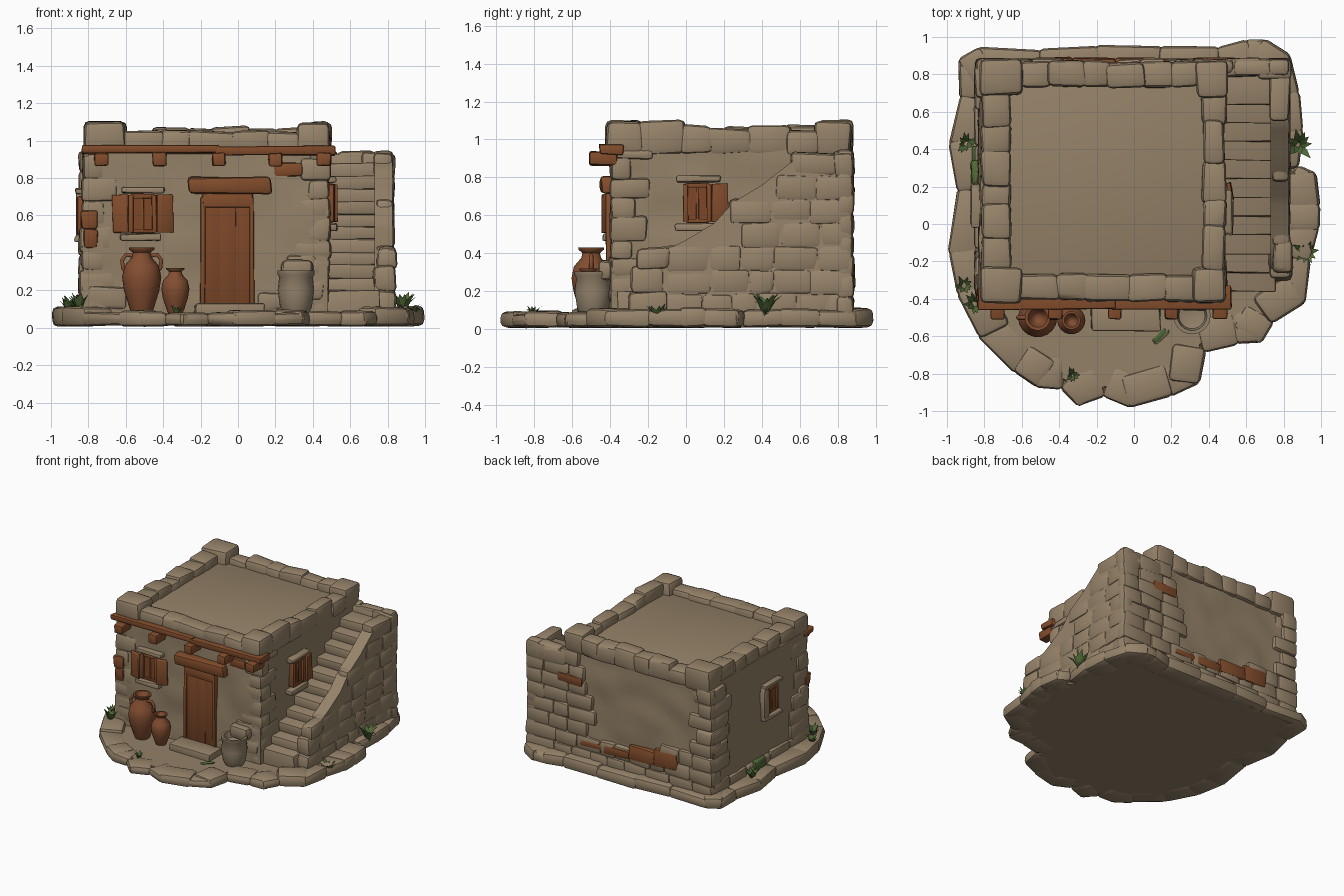
import bpy, bmesh, math, random
from mathutils import Vector, Matrix, noise

if "Cube" in bpy.data.objects:
    bpy.data.objects.remove(bpy.data.objects["Cube"])

random.seed(7)
R = random.uniform


def material(name, rgb):
    m = bpy.data.materials.new(name)
    m.diffuse_color = (*rgb, 1)
    m.use_nodes = True
    m.node_tree.nodes["Principled BSDF"].inputs["Base Color"].default_value = m.diffuse_color
    return m


STONE = material("tan stone", (0.31, 0.23, 0.145))
PLASTER = material("mud plaster", (0.295, 0.22, 0.137))
WOOD = material("red brown wood", (0.23, 0.075, 0.025))
DARK = material("dark wood", (0.2, 0.063, 0.021))
CLAY = material("terracotta", (0.225, 0.075, 0.03))
GREY = material("grey clay", (0.29, 0.222, 0.145))
LEAF = material("leaf green", (0.085, 0.145, 0.04))


def finish(bm, name, mat, angle=40):
    bmesh.ops.recalc_face_normals(bm, faces=bm.faces)
    me = bpy.data.meshes.new(name)
    bm.to_mesh(me)
    bm.free()
    me.materials.append(mat)
    me.shade_smooth()
    me.set_sharp_from_angle(angle=math.radians(angle))
    ob = bpy.data.objects.new(name, me)
    bpy.context.collection.objects.link(ob)
    return ob


def blocks(name, mat, specs, bevel=0.022, jitter=0.01, grow=0):
    """Rounded, slightly uneven blocks: (x, y, z, sx, sy, sz[, turn about z])."""
    bm = bmesh.new()
    for s in specs:
        turn = Matrix.Rotation(s[6] if len(s) > 6 else 0, 4, 'Z')
        mx = Matrix.Translation(s[:3]) @ turn @ Matrix.Diagonal((*(v + grow for v in s[3:6]), 1))
        for v in bmesh.ops.create_cube(bm, size=1, matrix=mx)['verts']:
            v.co += Vector((R(-1, 1), R(-1, 1), R(-1, 1))) * jitter
    if bevel:
        bmesh.ops.bevel(bm, geom=bm.edges[:], offset=bevel, segments=2, profile=0.5, affect='EDGES')
    return finish(bm, name, mat)


def span(x0, x1, y0, y1, z0, z1):
    return ((x0 + x1) / 2, (y0 + y1) / 2, (z0 + z1) / 2, x1 - x0, y1 - y0, z1 - z0)


def prism(name, mat, pts, depth, bevel=0.015):
    bm = bmesh.new()
    f = bm.faces.new([bm.verts.new(p) for p in pts])
    ext = bmesh.ops.extrude_face_region(bm, geom=[f])['geom']
    bmesh.ops.translate(bm, verts=[g for g in ext if isinstance(g, bmesh.types.BMVert)], vec=depth)
    if not any(len(g.link_faces) == 1 for g in bm.edges) and bevel:
        bmesh.ops.bevel(bm, geom=bm.edges[:], offset=bevel, segments=2, affect='EDGES')
    return finish(bm, name, mat)


def courses(u0, u1, z0, z1, rows, keep):
    """Staggered (u, z, width, height) stones that pass the keep test."""
    h = (z1 - z0) / rows
    for r in range(rows):
        u = u0
        while u < u1 - 0.04:
            w = min(R(0.12, 0.24), u1 - u)
            if u1 - u - w < 0.08:
                w = u1 - u
            if keep(u + w / 2, z0 + h * (r + 0.5)):
                yield u + w / 2, z0 + h * (r + 0.5), w + .012, h + .012
            u += w


# --- ground: slab with a rim of stones
outline = [(-.93, .88), (-.83, .94), (-.5, .93), (-.2, .95), (.15, .95), (.45, .94), (.6, .98), (.7, .98), (.83, .9),
           (.88, .7), (.9, .5), (.88, .31), (.97, .27), (.99, .1), (.99, -.02), (.94, -.2), (.91, -.42), (.74, -.53), (.68, -.63),
           (.55, -.64), (.38, -.68), (.35, -.85), (.2, -.92), (-.02, -.98), (-.16, -.92), (-.3, -.97), (-.39, -.88), (-.52, -.87), (-.64, -.79),
           (-.83, -.6), (-.94, -.38), (-.99, -.15), (-.94, .18), (-.985, .43), (-.93, .68)]
prism("ground_slab", PLASTER, [(x * .96, y * .96, .012) for x, y in outline], (0, 0, .065))
rim = []
for (ax, ay), (bx, by) in zip(outline, outline[1:] + outline[:1]):
    d = Vector((bx - ax, by - ay))
    n = Vector((d.y, -d.x)).normalized() * 0.085
    c = Vector((ax + bx, ay + by)) / 2 + n
    h = R(.07, .085) if c.y < -.5 else R(.09, .11)
    rim.append((c.x, c.y, .01 + h / 2, d.length + .03, .18, h, math.atan2(d.y, d.x)))
blocks("ground_rim_stones", STONE, rim, .03, .006)

# --- main house body with uneven plaster
bm = bmesh.new()
bmesh.ops.create_cube(bm, size=1, matrix=Matrix.Translation((-.175, .23, .5)) @ Matrix.Diagonal((1.3, 1.24, .94, 1)))
bmesh.ops.subdivide_edges(bm, edges=bm.edges[:], cuts=15, use_grid_fill=True)
bm.normal_update()
for v, n in [(v, v.normal.copy()) for v in bm.verts]:
    v.co += Vector((n.x, n.y, 0)) * (noise.noise(v.co * 6) * .018 + .003 + .015 * (.5 - v.co.z))
finish(bm, "house_walls", PLASTER, 50)
blocks("roof_floor", PLASTER, [span(-.76, .43, -.34, .8, .9, 1.0)], .01, 0)

# --- corner stones on the house corners
quoins = []
for cx, cy, sx, sy in ((-.82, -.38, 1, 1), (.47, -.38, -1, 1), (-.82, .84, 1, -1)):
    z, k = .06, 0
    while z < .9:
        h = min(R(.09, .14), .95 - z)
        lx, ly = (R(.14, .19), R(.09, .13)) if k % 2 else (R(.1, .13), R(.17, .24))
        o = R(.008, .02) + .022 * (.6 - z) * (sx > 0)
        quoins.append((cx + sx * (lx / 2 - o), cy + sy * (ly / 2 - .012), z + h / 2, lx, ly, h))
        z, k = z + h, k + 1
blocks("corner_stones", STONE, quoins, .026, .008, .014)


# --- masonry faces: back, left and stair wall, leaving plaster patches bare
def stair_top(y):
    pts = [(-.3, .25), (-.2, .37), (.0, .47), (.15, .56), (.25, .67), (.4, .76), (.58, .9), (.9, .93)]
    for (a, p), (b, q) in zip(pts, pts[1:]):
        if y <= b:
            return p + (q - p) * max(0, (y - a) / (b - a))
    return .93


back = courses(-.84, .83, .06, .94, 8, lambda u, z: not (-.66 < u < .3 and z > .3 - .1 * u))
blocks("back_masonry", STONE, [(u, .84, z, w, .085, h) for u, z, w, h in back], .026, .008)
left = courses(-.36, .84, .06, .94, 8, lambda u, z: z < .16 or u > .72 or (u < -.2 and z < .5))
blocks("left_masonry", STONE, [(-.81, u, z, .085, w, h) for u, z, w, h in left], .026, .008)
side = courses(-.28, .87, .06, .93, 7, lambda u, z: z + .06 < stair_top(u - .07))
blocks("stair_wall_masonry", STONE, [(.785, u, z, .095, w, h) for u, z, w, h in side], .026, .008)
blocks("front_masonry", STONE, [(.39, -.375, .2, .14, .06, .12), (.34, -.375, .33, .15, .06, .11),
                                (-.7, -.375, .16, .2, .06, .12), (.17, -.375, .14, .14, .06, .1)])

# --- staircase and its side wall
ys = [-.28, -.2, -.1, 0, .1, .15, .25, .4, .5, .58, .87]
prism("stair_side_wall", STONE, [(.73, -.28, .04)] + [(.73, y, stair_top(y)) for y in ys] + [(.73, .87, .04)],
      (.095, 0, 0), 0)
blocks("stair_steps", STONE, [span(.45, .76, -.36 + i * .1, .84, .04 if i == 0 else .13 + i * .068, .2 + i * .068)
                              for i in range(11)], .008, .005)
blocks("stair_core", STONE, [span(.46, .76, -.3 + i * .1, .84, .05, .14 + i * .068) for i in range(11)], 0, 0)
blocks("stair_back_coping", STONE, [span(.47, .68, .79, .885, .8, .93), span(.66, .84, .78, .885, .8, .935),
                                    span(.725, .835, .55, .8, .8, .93)], .025)
blocks("stair_foot_stones", STONE, [span(.72, .85, -.3, -.1, .05, .2), span(.72, .845, -.29, -.12, .19, .33),
                                    span(.74, .85, -.26, -.08, .31, .43)], .03)


# --- parapet: rows of stones and four large corner blocks
def row(a, b, n):
    e = [a + (b - a) * (i + (R(-.2, .2) if 0 < i < n else 0)) / n for i in range(n + 1)]
    return [(p - .012, q + .012) for p, q in zip(e, e[1:])]


para = []
for a, b in row(-.62, .33, 5):
    para.append(span(a, b, R(-.42, -.4), -.27, .93, R(1.03, 1.06)))
for a, b in row(-.6, .34, 6):
    para.append(span(a, b, .73, R(.86, .875), .92, R(1.04, 1.08)))
for a, b in row(-.24, .7, 6):
    para.append(span(R(-.82, -.8), -.66, a, b, .93, R(1.04, 1.08)))
for i, (a, b) in enumerate(row(-.24, .7, 5)):
    para.append(span(.365, R(.48, .495), a, b, .92, (1.1, 1.08, 1.06, 1.07, 1.05)[i]))
para += [span(-.82, -.59, .69, .88, .92, 1.1), span(-.82, -.6, -.42, -.23, .93, 1.105),
         span(.31, .49, -.42, -.23, .93, 1.1), span(.33, .5, .68, .87, .92, 1.09)]
blocks("parapet_stones", STONE, para, .03)

# --- front eave beam and joist ends
blocks("eave_beam", WOOD, [span(-.83, -.1, -.46, -.34, .93, .975), span(-.12, .52, -.455, -.33, .92, .968)], .01, .008)
blocks("eave_joists", WOOD, [span(x - .037, x + .037, -.51, -.36, .865, .935) for x in (-.73, -.42, -.1, .2, .46)], .012, .005)

# --- door, lintel and step
blocks("door_planks", DARK, [span(x, x + .09, -.41, -.36, .12, .67) for x in (-.187, -.1, -.013)], .005, .002)
blocks("door_frame", WOOD, [span(-.2, -.175, -.42, -.36, .12, .7), span(.06, .085, -.42, -.36, .12, .7),
                            span(-.19, .08, -.425, -.36, .64, .72)], .008, .004)
blocks("door_lintel", WOOD, [span(-.27, .18, -.45, -.36, .715, .805)], .02)
blocks("door_step", STONE, [span(-.23, .14, -.57, -.4, .05, .125)], .012)


# --- windows, built flat facing -y and then turned onto each wall
def window(name, x, y, z, turn, shutters):
    parts = [blocks(name + "_panel", DARK, [span(-.06, .06, -.012, .04, -.09, .09)], 0, 0),
             blocks(name + "_frame", WOOD, [span(-.075, -.05, -.03, .03, -.1, .1), span(.05, .075, -.03, .03, -.1, .1),
                                            span(-.06, .06, -.025, .03, .08, .105), span(-.06, .06, -.025, .03, -.105, -.085),
                                            span(-.008, .008, -.02, .03, -.09, .09)], .005, .003),
             blocks(name + "_stone_sill", STONE, [span(-.12, .1, -.045, .03, -.145, -.108), span(-.11, .12, -.04, .03, .11, .145)], .01, .005)]
    if shutters:
        parts.append(blocks(name + "_shutters", WOOD, [(s * .118, -.03, 0, .085, .02, .2, s * .25) for s in shutters], .005, .005))
    else:
        parts.append(blocks(name + "_stone_jambs", STONE, [span(-.12, -.06, -.035, .03, -.13, .13)], .012, .005))
    for p in parts:
        p.matrix_world = Matrix.Translation((x, y, z)) @ Matrix.Rotation(math.radians(turn), 4, 'Z')


window("front_window", -.51, -.395, .61, 0, (-1, 1))
window("right_window", .485, .06, .665, 90, (1,))
window("left_window", -.83, .1, .6, -90, ())

# --- exposed mud bricks showing through the plaster
blocks("exposed_bricks", WOOD, [
    span(.32, .55, .83, .888, .68, .755), span(.12, .34, .82, .885, .2, .255), span(-.1, .13, .82, .885, .19, .27),
    span(-.33, -.1, .82, .888, .21, .32), span(-.54, -.33, .82, .89, .22, .36),
    span(-.84, -.755, -.415, -.34, .53, .63), span(-.83, -.75, -.415, -.34, .43, .53),
    span(.19, .34, -.4, -.36, .81, .88)], .015, .008)


# --- pots turned from profiles
def pot(name, mat, x, y, profile):
    bm = bmesh.new()
    vs = [bm.verts.new((x + r, y, z)) for r, z in profile]
    es = [bm.edges.new(p) for p in zip(vs, vs[1:])]
    bmesh.ops.spin(bm, geom=vs + es, cent=(x, y, 0), axis=(0, 0, 1), angle=math.tau, steps=18, use_duplicate=False)
    bmesh.ops.remove_doubles(bm, verts=bm.verts, dist=.0005)
    return finish(bm, name, mat, 50)


jar = [(0, 0), (.5, 0), (.62, .08), (.9, .35), (1, .55), (.88, .72), (.5, .85), (.45, .92), (.65, .97), (.66, 1), (.5, 1), (.35, .9), (0, .75)]
pot("tall_jar", CLAY, -.515, -.5, [(r * .105, .075 + z * .355) for r, z in jar])
pot("small_jar", CLAY, -.335, -.515, [(r * .075, .075 + z * .245) for r, z in jar])
pot("stone_basin", GREY, .31, -.49, [(0, .08), (.07, .08), (.085, .11), (.098, .2), (.09, .27), (.1, .285), (.1, .305), (.08, .305), (.07, .26), (0, .24)])
blocks("basin_rear_stone", STONE, [span(.23, .4, -.46, -.37, .26, .36)], .03)
for s in (-1, 1):
    cu = bpy.data.curves.new("jar_handle", 'CURVE')
    cu.dimensions, cu.bevel_depth, cu.bevel_resolution = '3D', .012, 1
    sp = cu.splines.new('POLY')
    hp = [(.05, .385), (.085, .39), (.105, .36), (.1, .32), (.085, .3)]
    sp.points.add(len(hp) - 1)
    for p, (dx, z) in zip(sp.points, hp):
        p.co = (-.515 + s * dx, -.5, z, 1)
    cu.materials.append(CLAY)
    bpy.context.collection.objects.link(bpy.data.objects.new("jar_handle", cu))


# --- tufts of grass: bent tapering blades
def tuft(x, y, z, size, count=10):
    bm = bmesh.new()
    for i in range(count):
        a, lean, s = i * math.tau / count + R(-.2, .2), R(.35, .75), size * R(.8, 1.1)
        d, w = Vector((math.cos(a), math.sin(a), 0)), Vector((-math.sin(a), math.cos(a), 0)) * s * .13
        p = [Vector((x, y, z)) + d * s * t * lean + Vector((0, 0, s * h)) for t, h in ((0, 0), (.5, .6), (1, .85))]
        q = [bm.verts.new(c) for c in (p[0] - w, p[0] + w, p[1] + w, p[2], p[1] - w)]
        k = bm.verts.new(p[1] + d * s * .06)
        for f in ((0, 1, 2, 4), (4, 2, 3), (0, 4, k), (1, k, 2), (4, 3, k), (2, k, 3), (0, k, 1)):
            bm.faces.new([q[j] if isinstance(j, int) else j for j in f])
    finish(bm, "grass_tuft", LEAF, 60)


for t in ((-.9, .43, .08, .1), (.88, .42, .07, .14), (.92, -.15, .03, .11), (-.85, -.43, .08, .12),
          (-.33, -.81, .06, .07), (-.91, -.33, .08, .09)):
    tuft(*t)
blocks("moss_patch", LEAF, [span(-.868, -.8, .2, .34, .1, .18), span(-.865, -.8, .33, .42, .09, .14),
                            (.14, -.6, .075, .1, .03, .02, .8)], .012, .008)
